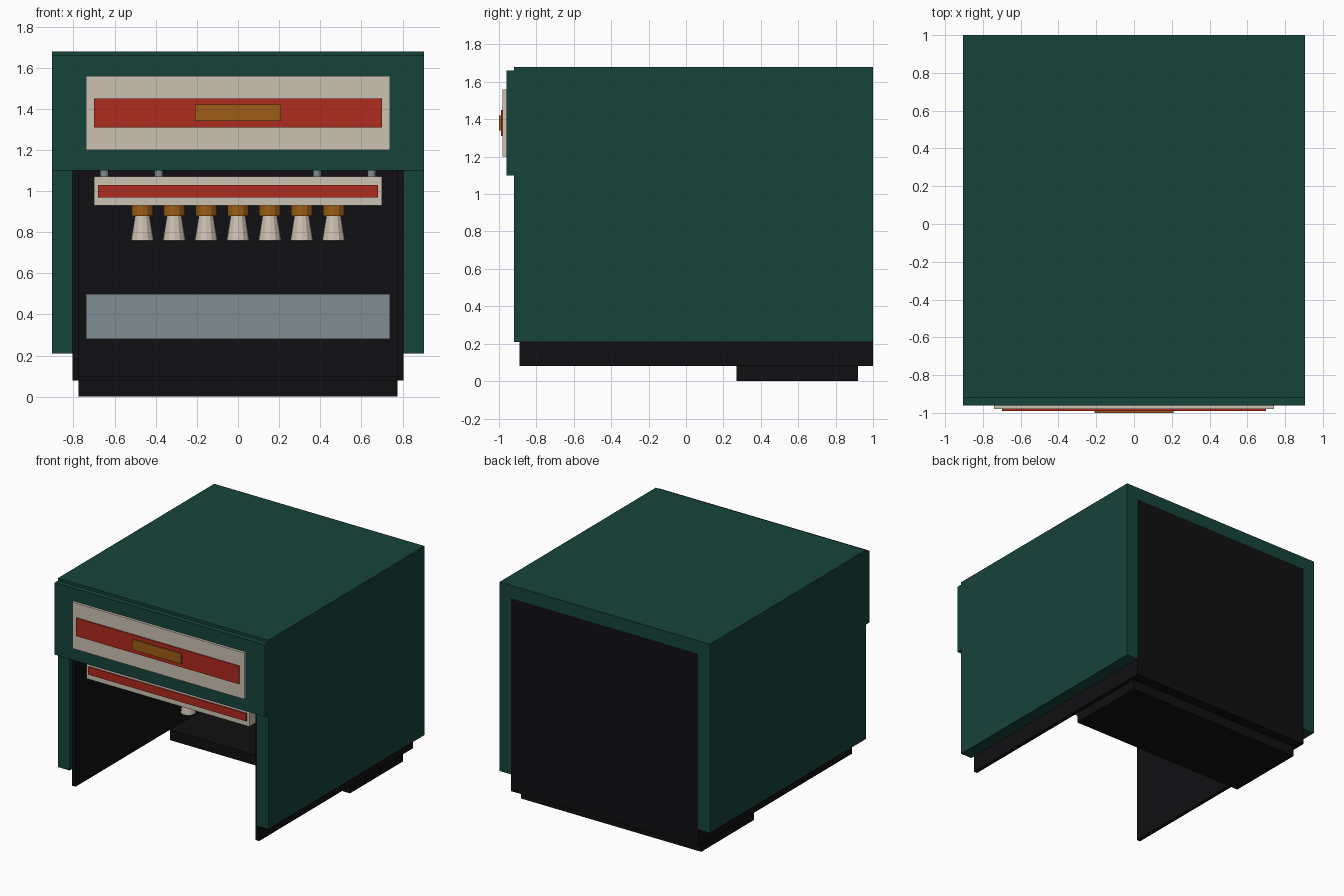
import bpy
import math

if "Cube" in bpy.data.objects:
    bpy.data.objects.remove(bpy.data.objects["Cube"])


def material(name, rgb):
    m = bpy.data.materials.new(name)
    m.diffuse_color = (*rgb, 1)
    m.use_nodes = True
    m.node_tree.nodes["Principled BSDF"].inputs["Base Color"].default_value = m.diffuse_color
    return m


GREEN = material("green", (0.008, 0.057, 0.042))
BLACK = material("black", (0.005, 0.005, 0.006))
CREAM = material("cream", (0.60, 0.54, 0.45))
RED = material("red", (0.43, 0.024, 0.013))
GOLD = material("gold", (0.34, 0.11, 0.008))
STEEL = material("steel", (0.22, 0.27, 0.29))


def box(name, x, y, z, mat):
    """Box from (min, max) ranges on each axis."""
    bpy.ops.mesh.primitive_cube_add(
        size=1, location=[(a + b) / 2 for a, b in (x, y, z)])
    ob = bpy.context.object
    ob.scale = [b - a for a, b in (x, y, z)]
    bpy.ops.object.transform_apply(location=False, rotation=False, scale=True)
    ob.name = name
    ob.data.materials.append(mat)
    return ob


def cone(name, x, y, z, r_low, r_high, mat, sides=12):
    """Upright cone or cylinder between two heights."""
    bpy.ops.mesh.primitive_cone_add(
        vertices=sides, radius1=r_low, radius2=r_high, depth=z[1] - z[0],
        location=(x, y, sum(z) / 2))
    ob = bpy.context.object
    ob.name = name
    ob.data.materials.append(mat)
    return ob


# Outer housing: roof, side walls and their dark liners
box("roof", (-0.905, 0.905), (-0.92, 1), (1.58, 1.68), GREEN)
for side, s in (("left", -1), ("right", 1)):
    box(side + "_wall", sorted((s * 0.805, s * 0.905)), (-0.92, 1), (0.21, 1.58), GREEN)
    box(side + "_liner", sorted((s * 0.775, s * 0.805)), (-0.89, 1), (0.08, 1.58), BLACK)

# Pit: back panel, floor and cushion
box("back_panel", (-0.775, 0.775), (0.95, 1), (0.08, 1.58), BLACK)
box("pit_floor", (-0.775, 0.775), (0.27, 0.92), (0, 0.08), BLACK)
box("floor_back_strip", (-0.775, 0.775), (0.90, 0.95), (0.08, 0.10), BLACK)
box("pit_cushion", (-0.74, 0.74), (0.88, 0.95), (0.28, 0.50), STEEL)

# Front fascia with layered trim
box("fascia", (-0.905, 0.905), (-0.96, -0.92), (1.10, 1.66), GREEN)
box("fascia_panel", (-0.74, 0.74), (-0.98, -0.96), (1.20, 1.56), CREAM)
box("fascia_stripe", (-0.70, 0.70), (-0.99, -0.98), (1.31, 1.45), RED)
box("fascia_badge", (-0.21, 0.21), (-1.0, -0.99), (1.34, 1.42), GOLD)

# Hanging deck with red stripe
box("deck", (-0.70, 0.70), (-0.86, 0.40), (0.93, 1.07), CREAM)
box("deck_stripe", (-0.68, 0.68), (-0.87, -0.86), (0.97, 1.03), RED)

# Rods that hang the deck from the roof
for x, y in ((0.385, -0.60), (0.65, 0.25)):
    for s in (-1, 1):
        cone("deck_rod", s * x, y, (1.07, 1.58), 0.02, 0.02, STEEL)

# Triangle of ten cups, one at the front and four at the back
SPACING = 0.31
for row in range(4):
    y = -0.61 + row * SPACING * math.sqrt(3) / 2
    for i in range(row + 1):
        x = (i - row / 2) * SPACING
        cone("cup_collar", x, y, (0.88, 0.93), 0.052, 0.052, GOLD)
        cone("cup", x, y, (0.76, 0.88), 0.055, 0.036, CREAM)
